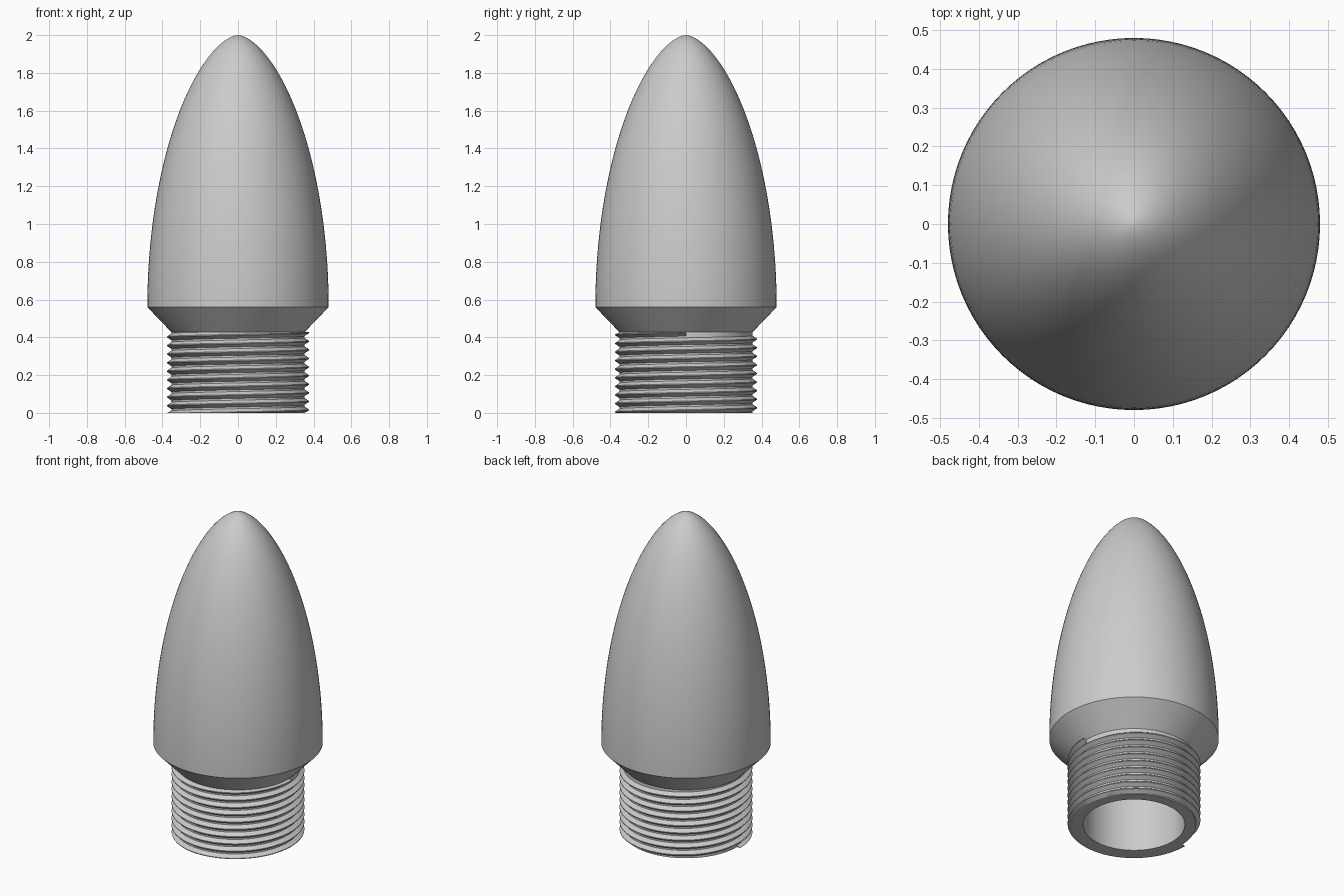
import bpy
import bmesh
from math import cos, sin, pi

old = bpy.data.objects.get("Cube")
if old:
    bpy.data.objects.remove(old, do_unlink=True)

SEG = 96
BASE_Z, TIP_Z, MAX_R = 0.56, 2.0, 0.48
NECK_Z, CORE_R, CREST_R, BORE_R = 0.427, 0.352, 0.376, 0.288
PITCH, PHASE = 0.0455, 0.0153

grey = bpy.data.materials.new("plain_grey")
grey.use_nodes = True
colour = (0.6, 0.6, 0.6, 1)
grey.diffuse_color = colour
grey.node_tree.nodes["Principled BSDF"].inputs["Base Color"].default_value = colour


def finish(name, bm, angle):
    """Turn a bmesh into a smooth-shaded object."""
    mesh = bpy.data.meshes.new(name)
    bm.to_mesh(mesh)
    bm.free()
    mesh.materials.append(grey)
    obj = bpy.data.objects.new(name, mesh)
    bpy.context.collection.objects.link(obj)
    bpy.ops.object.select_all(action='DESELECT')
    obj.select_set(True)
    bpy.context.view_layer.objects.active = obj
    bpy.ops.object.shade_smooth_by_angle(angle=angle)
    return obj


def lathe(name, profile):
    """Revolve a list of (radius, z) points about the z axis."""
    bm = bmesh.new()
    verts = [bm.verts.new((r, 0, z)) for r, z in profile]
    edges = [bm.edges.new(pair) for pair in zip(verts, verts[1:])]
    bmesh.ops.spin(bm, geom=verts + edges, cent=(0, 0, 0), axis=(0, 0, 1),
                   angle=2 * pi, steps=SEG, use_merge=True)
    bmesh.ops.remove_doubles(bm, verts=bm.verts, dist=1e-5)
    bmesh.ops.recalc_face_normals(bm, faces=bm.faces)
    return finish(name, bm, 0.5)


def nose(t, radius):
    """Radius of the pointed nose at fraction t of its height."""
    return radius * max(0, 1 - t * t) ** 0.6


# Pointed body with its tapered underside, neck and hollow bore
steps = 40
ts = [sin(i / steps * pi / 2) for i in range(steps + 1)]
outer = [(nose(t, MAX_R), BASE_Z + t * (TIP_Z - BASE_Z)) for t in reversed(ts)]
inner = [(nose(t, BORE_R), BASE_Z + t * 1.15) for t in ts]
neck = [(CORE_R, NECK_Z), (CORE_R, 0), (BORE_R, 0)]
lathe("pointed_body", outer + neck + inner)

# Screw thread: a ridge section swept up a right-hand helix
section = [(CORE_R - 0.004, -0.47), (CORE_R, -0.40), (CREST_R, -0.05),
           (CREST_R, 0.05), (CORE_R, 0.40), (CORE_R - 0.004, 0.47)]
bm = bmesh.new()
turns = int(NECK_Z / PITCH)
previous = None
for i in range(-SEG // 2, turns * SEG + 1):
    a = 2 * pi * i / SEG
    crest = PHASE + PITCH * i / SEG
    ring = [bm.verts.new((r * cos(a), r * sin(a),
                          min(max(crest + h * PITCH, 0), NECK_Z)))
            for r, h in section]
    if previous:
        for k in range(len(section) - 1):
            bm.faces.new((previous[k], ring[k], ring[k + 1], previous[k + 1]))
    else:
        bm.faces.new(ring)
    previous = ring
bm.faces.new(previous[::-1])
bmesh.ops.dissolve_degenerate(bm, dist=1e-5, edges=bm.edges)
finish("screw_thread", bm, 0.5)
